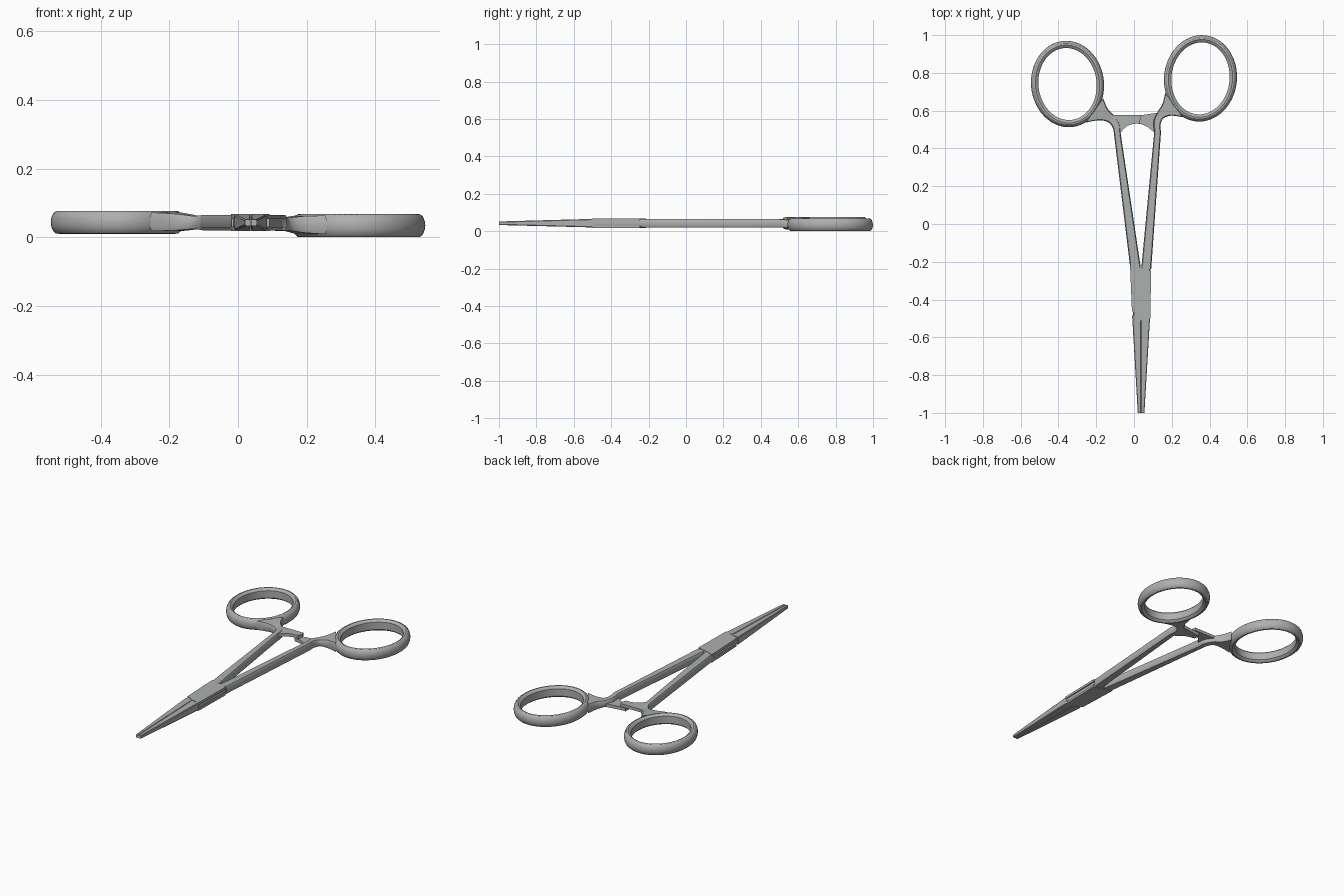
import bpy, bmesh, math
from mathutils import Vector

if "Cube" in bpy.data.objects:
    bpy.data.objects.remove(bpy.data.objects["Cube"])

steel = bpy.data.materials.new("brushed steel")
steel.diffuse_color = (0.42, 0.435, 0.43, 1)
steel.use_nodes = True
steel.node_tree.nodes["Principled BSDF"].inputs["Base Color"].default_value = steel.diffuse_color


def finish(name, bm, angle=32):
    bmesh.ops.recalc_face_normals(bm, faces=bm.faces)
    me = bpy.data.meshes.new(name)
    bm.to_mesh(me)
    bm.free()
    me.materials.append(steel)
    ob = bpy.data.objects.new(name, me)
    bpy.context.collection.objects.link(ob)
    bpy.ops.object.select_all(action='DESELECT')
    bpy.context.view_layer.objects.active = ob
    ob.select_set(True)
    bpy.ops.object.shade_smooth_by_angle(angle=math.radians(angle))
    return ob


def smooth(rows, n=5):
    """Catmull-Rom resampling of section rows."""
    out = []
    for i in range(len(rows) - 1):
        quad = [Vector(rows[max(0, min(len(rows) - 1, i + k))]) for k in (-1, 0, 1, 2)]
        a, b, c, d = quad
        for s in range(n):
            t = s / n
            out.append(tuple(0.5 * (2 * b + (c - a) * t + (2 * a - 5 * b + 4 * c - d) * t * t
                                    + (3 * b - a - 3 * c + d) * t ** 3)))
    return out + [rows[-1]]


def loft(name, rows, chamfer=0.005, depth=0.009):
    """Rows are (outer x, y, inner x, y, z low, z high); chamfered box section."""
    bm = bmesh.new()
    loops = []
    for px, py, qx, qy, z0, z1 in rows:
        p, q = Vector((px, py, 0)), Vector((qx, qy, 0))
        e = (q - p).normalized() * min(chamfer, (q - p).length * 0.2)
        h = min(depth, (z1 - z0) * 0.25)
        pts = [(p + e, z0), (q - e, z0), (q, z0 + h), (q, z1 - h),
               (q - e, z1), (p + e, z1), (p, z1 - h), (p, z0 + h)]
        loops.append([bm.verts.new((v.x, v.y, z)) for v, z in pts])
    for a, b in zip(loops, loops[1:]):
        for k in range(8):
            bm.faces.new((a[k], a[(k + 1) % 8], b[(k + 1) % 8], b[k]))
    bm.faces.new(loops[0])
    bm.faces.new(loops[-1])
    return finish(name, bm)


def plate(name, pts, z0, z1):
    bm = bmesh.new()
    face = bm.faces.new([bm.verts.new((x, y, z0)) for x, y in pts])
    ext = bmesh.ops.extrude_face_region(bm, geom=[face])
    bmesh.ops.translate(bm, vec=(0, 0, z1 - z0),
                        verts=[g for g in ext['geom'] if isinstance(g, bmesh.types.BMVert)])
    return finish(name, bm)


def ring(name, cx, cy, z0, z1, tilt):
    """Oval finger ring: flat inner wall, rounded outside."""
    prof = [(0, -.32), (0, .32), (.18, .43), (.4, .5), (.62, .48), (.82, .38),
            (.95, .2), (1, 0), (.95, -.2), (.82, -.38), (.62, -.48), (.4, -.5), (.18, -.43)]
    bm = bmesh.new()
    n, c, s = 72, math.cos(tilt), math.sin(tilt)
    loops = []
    for i in range(n):
        t = 2 * math.pi * i / n
        loop = []
        for r, h in prof:
            x = (0.154 + 0.039 * r) * math.cos(t)
            y = (0.191 + 0.038 * r) * math.sin(t)
            loop.append(bm.verts.new((cx + x * c - y * s, cy + x * s + y * c,
                                      (z0 + z1) / 2 + h * (z1 - z0))))
        loops.append(loop)
    m = len(prof)
    for i in range(n):
        a, b = loops[i], loops[(i + 1) % n]
        for k in range(m):
            bm.faces.new((a[k], a[(k + 1) % m], b[(k + 1) % m], b[k]))
    return finish(name, bm, 28)


# Finger rings
ring("left_finger_ring", -0.352, 0.741, 0.010, 0.077, math.radians(6))
ring("right_finger_ring", 0.352, 0.771, 0.0, 0.068, math.radians(-6))

# Arms flaring into the rings
neck = [(-0.106, 0.476, -0.070, 0.476, 0.020, 0.065),
        (-0.112, 0.508, -0.076, 0.530, 0.021, 0.064),
        (-0.135, 0.538, -0.106, 0.575, 0.024, 0.062),
        (-0.185, 0.549, -0.140, 0.612, 0.020, 0.068),
        (-0.255, 0.537, -0.163, 0.665, 0.018, 0.072)]
left_neck = smooth(neck)
right_neck = []
for i, (px, py, qx, qy, z0, z1) in enumerate(neck):
    t = i / 4
    dx, dy, dz = 0.037 - 0.035 * t, 0.011 + 0.018 * t, -0.009 * t
    right_neck.append((dx - px, py + dy, dx - qx, qy + dy, z0 + dz, z1 + dz))
loft("left_arm", [(-0.019, -0.24, 0.037, -0.24, 0.020, 0.065)] + left_neck)
loft("right_arm", [(0.091, -0.24, 0.038, -0.24, 0.020, 0.065)] + smooth(right_neck))

# Jaws, tapering to the tip
loft("left_jaw", [(0.020, -1, 0.0365, -1, 0.033, 0.052),
                  (-0.010, -0.485, 0.0365, -0.485, 0.020, 0.066)], 0.003, 0.004)
loft("right_jaw", [(0.055, -1, 0.0372, -1, 0.033, 0.052),
                   (0.085, -0.495, 0.0372, -0.495, 0.020, 0.066)], 0.003, 0.004)

# Box lock: recessed tongue between two cover plates
loft("lock_tongue", [(-0.005, -0.51, 0.080, -0.51, 0.022, 0.064),
                     (-0.013, -0.22, 0.084, -0.22, 0.022, 0.064)])
lock = [(-0.011, -0.462), (0.037, -0.488), (0.086, -0.502),
        (0.091, -0.247), (0.040, -0.236), (-0.021, -0.215)]
plate("lock_cover_top", lock, 0.053, 0.067)
plate("lock_cover_bottom", lock, 0.018, 0.031)

# Ratchet catches overlapping between the arms
plate("left_ratchet", [(-0.115, 0.578), (0.030, 0.578), (0.036, 0.562), (0.028, 0.532),
                       (-0.005, 0.530), (-0.035, 0.520), (-0.060, 0.500), (-0.074, 0.476),
                       (-0.100, 0.510)], 0.044, 0.062)
plate("right_ratchet", [(0.135, 0.590), (0.035, 0.576), (0.000, 0.574), (0.000, 0.535),
                        (0.040, 0.528), (0.070, 0.515), (0.105, 0.487), (0.130, 0.520)],
      0.021, 0.040)
for i in range(3):
    x = 0.004 + i * 0.010
    plate("ratchet_tooth_%d" % (i + 1), [(x, 0.538), (x + 0.006, 0.538),
                                         (x + 0.006, 0.570), (x, 0.570)], 0.038, 0.046)
